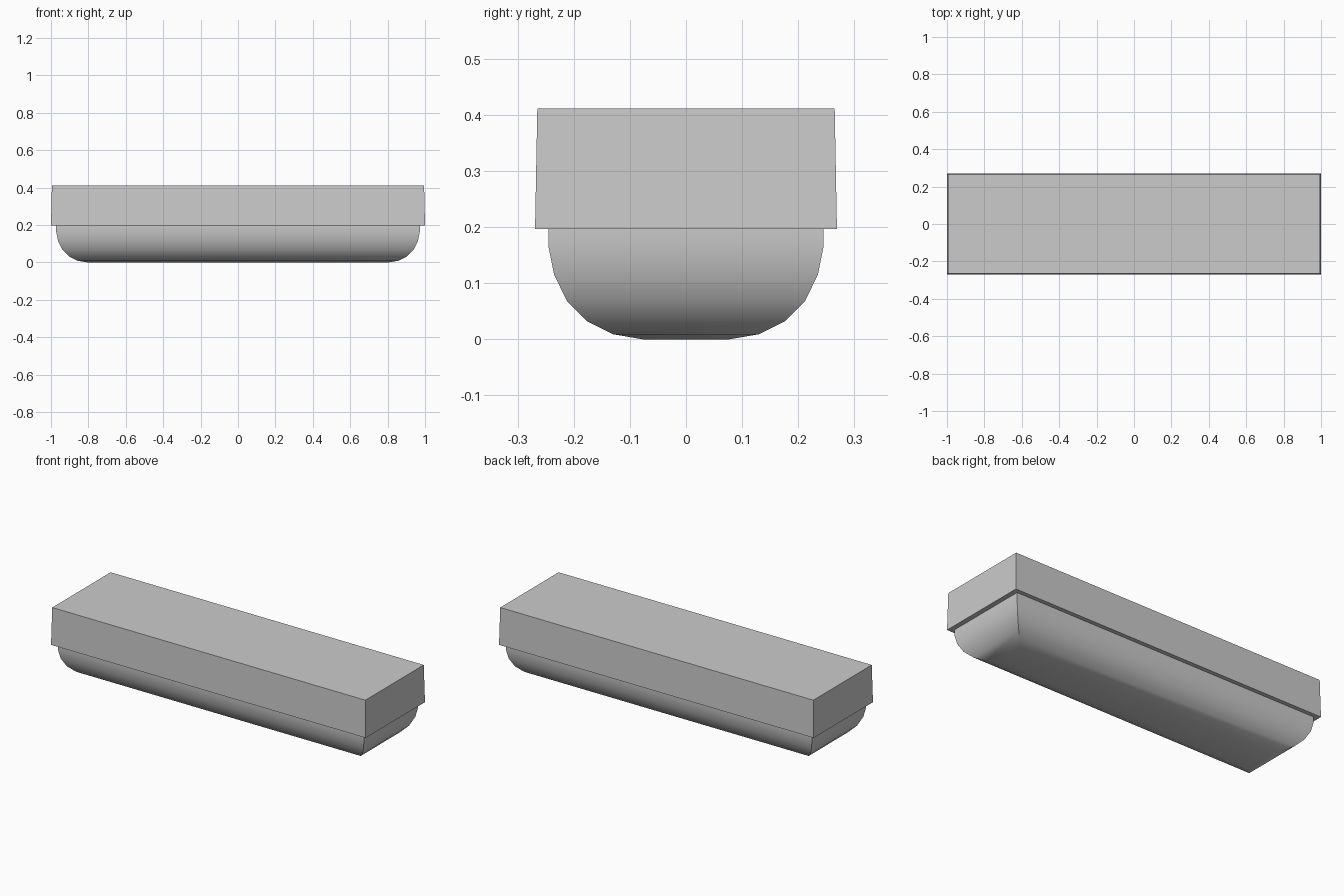
import bpy
import math

cube = bpy.data.objects.get("Cube")
if cube:
    bpy.data.objects.remove(cube, do_unlink=True)

grey = bpy.data.materials.new("plain grey")
grey.use_nodes = True
colour = (0.6, 0.6, 0.6, 1)
grey.diffuse_color = colour
grey.node_tree.nodes["Principled BSDF"].inputs["Base Color"].default_value = colour


def loft(name, rings, cap_top=True):
    """Stack rectangles given as (half length, half width, height), bottom to top."""
    signs = ((-1, -1), (1, -1), (1, 1), (-1, 1))
    verts = [(sx * x, sy * y, z) for x, y, z in rings for sx, sy in signs]
    faces = [(3, 2, 1, 0)]
    for r in range(0, 4 * (len(rings) - 1), 4):
        for i in range(4):
            j = (i + 1) % 4
            faces.append((r + i, r + j, r + j + 4, r + i + 4))
    if cap_top:
        n = len(verts)
        faces.append((n - 4, n - 3, n - 2, n - 1))
    mesh = bpy.data.meshes.new(name)
    mesh.from_pydata(verts, [], faces)
    mesh.materials.append(grey)
    obj = bpy.data.objects.new(name, mesh)
    bpy.context.collection.objects.link(obj)
    return obj


# Rounded tray: the same curved inset on all four sides
curve = [(0.168, 0), (0.115, 0.009), (0.069, 0.032), (0.033, 0.068),
         (0.01, 0.115), (0, 0.165), (0, 0.197)]
base = loft("rounded_base", [(0.972 - d, 0.245 - d, z) for d, z in curve], cap_top=False)
bpy.ops.object.select_all(action="DESELECT")
base.select_set(True)
bpy.context.view_layer.objects.active = base
bpy.ops.object.shade_smooth_by_angle(angle=math.radians(30))

# Overhanging block with a slight taper
loft("upper_block", [(1, 0.269, 0.197), (0.995, 0.265, 0.411)])
